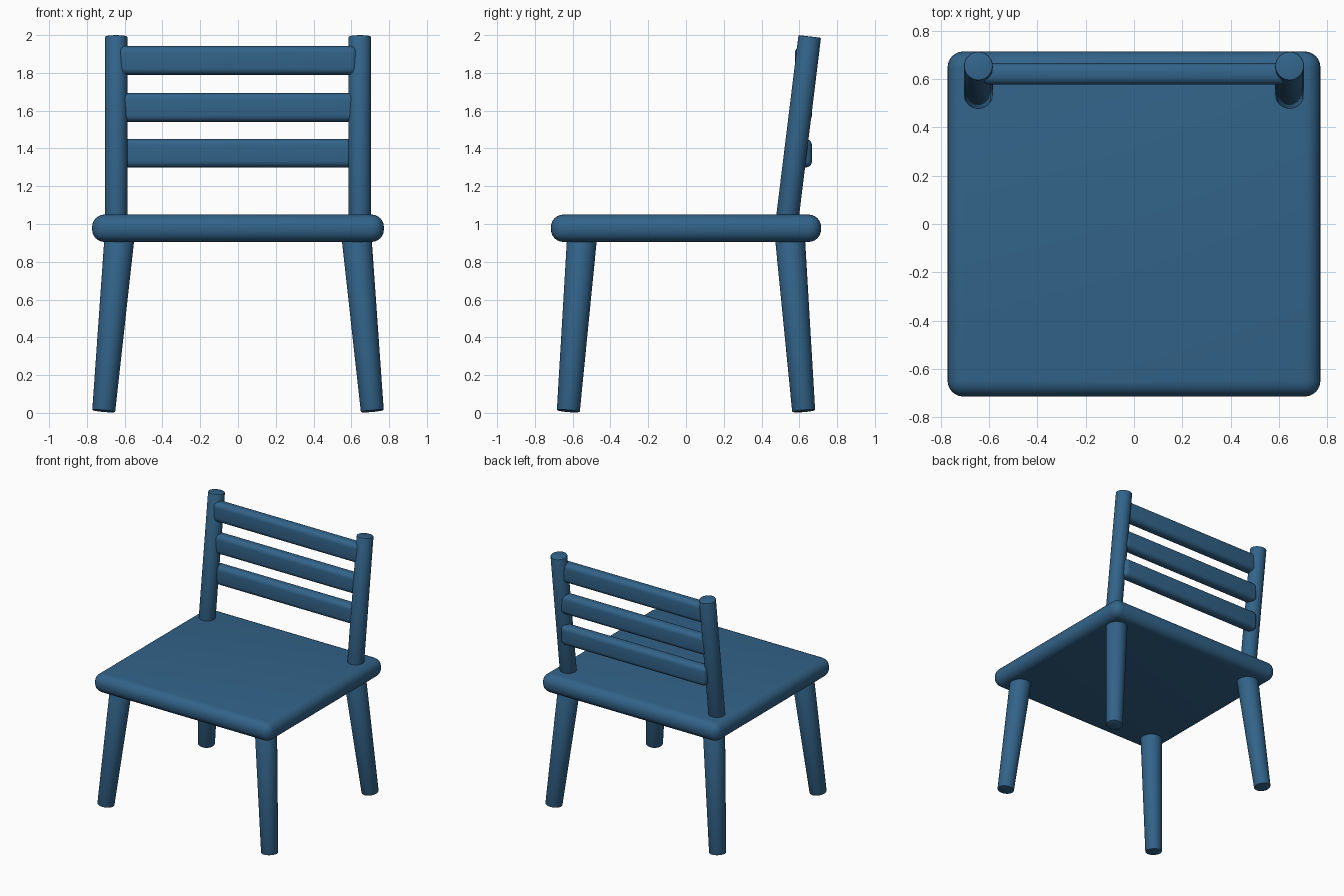
import bpy
import math
from mathutils import Vector

cube = bpy.data.objects.get("Cube")
if cube:
    bpy.data.objects.remove(cube, do_unlink=True)

BLUE = (0.032, 0.125, 0.25, 1.0)
paint = bpy.data.materials.new("blue_paint")
paint.use_nodes = True
paint.diffuse_color = BLUE
paint.node_tree.nodes["Principled BSDF"].inputs["Base Color"].default_value = BLUE


def finish(obj, name, bevel, segments):
    """Name, paint, round the edges and smooth the current object."""
    obj.name = name
    obj.data.materials.append(paint)
    bpy.ops.object.transform_apply(location=False, rotation=False, scale=True)
    mod = obj.modifiers.new("rounded_edges", 'BEVEL')
    mod.width = bevel
    mod.segments = segments
    mod.limit_method = 'ANGLE'
    mod.angle_limit = math.radians(40)
    bpy.ops.object.modifier_apply(modifier=mod.name)
    bpy.ops.object.shade_smooth_by_angle(angle=math.radians(40))
    return obj


def rounded_box(name, size, centre, bevel, segments=5):
    bpy.ops.mesh.primitive_cube_add(size=1, location=centre)
    obj = bpy.context.object
    obj.scale = size
    return finish(obj, name, bevel, segments)


def rod(name, bottom, top, r_bottom, r_top):
    """Tapered round rod running between two points."""
    a, b = Vector(bottom), Vector(top)
    bpy.ops.mesh.primitive_cone_add(vertices=32, radius1=r_bottom, radius2=r_top,
                                    depth=(b - a).length, location=(a + b) / 2)
    obj = bpy.context.object
    obj.rotation_euler = (b - a).to_track_quat('Z', 'Y').to_euler()
    return finish(obj, name, 0.006, 2)


# Seat
rounded_box("seat", (1.545, 1.43, 0.145), (0, 0, 0.9775), 0.066, 6)

# Splayed legs and leaning back posts
for side, sx in (("left", 1), ("right", -1)):
    for end, sy in (("front", -1), ("back", 1)):
        rod(f"{end}_{side}_leg", (sx * 0.711, sy * 0.623, 0.009),
            (sx * 0.625, sy * 0.548, 0.96), 0.061, 0.08)
    rod(f"{side}_back_post", (sx * 0.645, 0.528, 0.96),
        (sx * 0.645, 0.655, 1.993), 0.06, 0.06)

# Horizontal back rails
for name, z in (("lower", 1.375), ("middle", 1.617), ("upper", 1.866)):
    rounded_box(f"{name}_back_rail", (1.265, 0.09, 0.152), (0, 0.622, z), 0.035)
